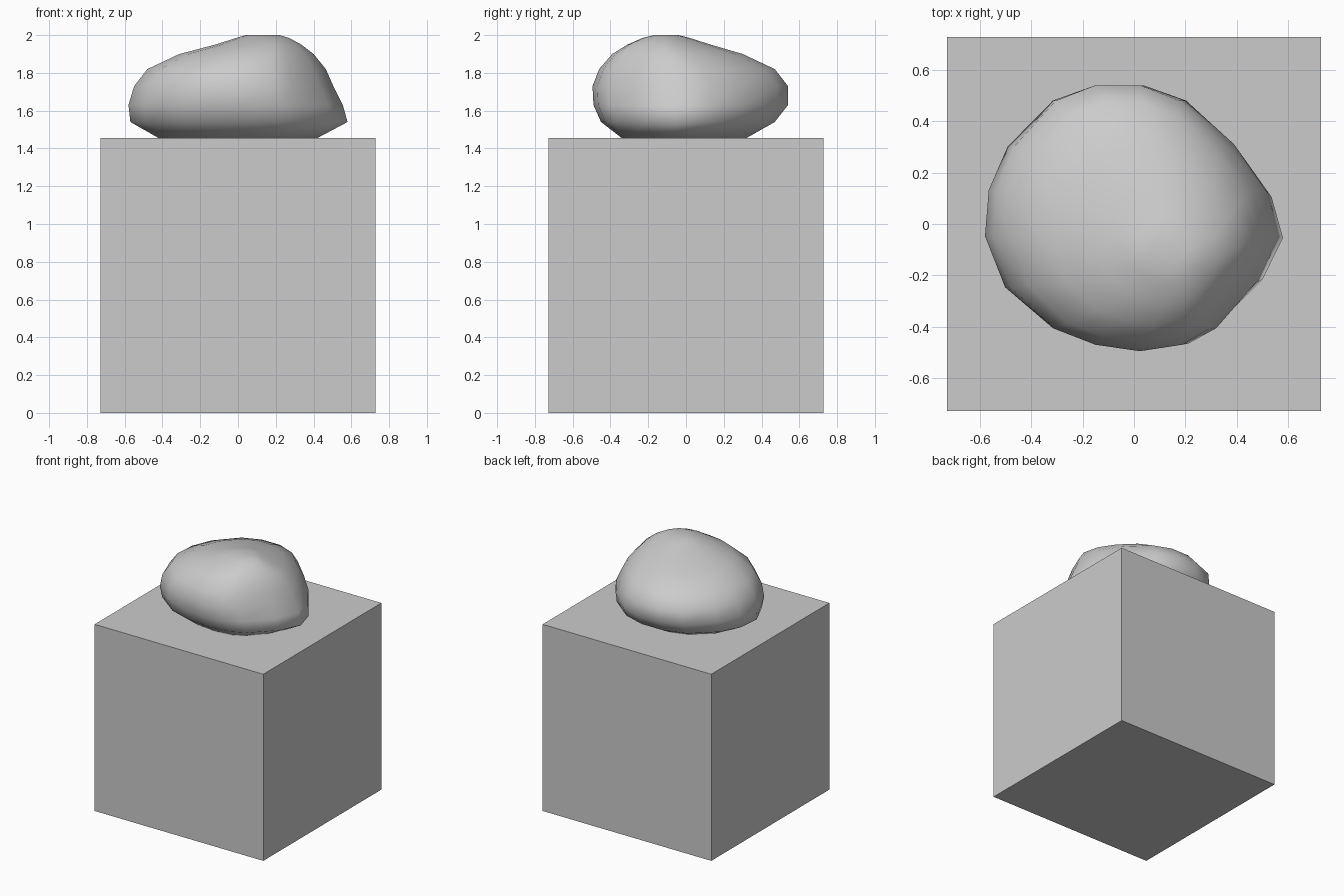
import bpy, bmesh

if "Cube" in bpy.data.objects:
    bpy.data.objects.remove(bpy.data.objects["Cube"])

# square pedestal block
bpy.ops.mesh.primitive_cube_add(size=1.455, location=(0, 0, 0.7275))
bpy.context.object.name = "pedestal"

# plan outline of the boulder, counter-clockwise from the left
OUTLINE = [(-.58, -.05), (-.50, -.25), (-.31, -.41), (-.14, -.47), (.05, -.495),
           (.23, -.47), (.34, -.41), (.50, -.23), (.58, -.05), (.535, .13),
           (.41, .31), (.22, .48), (.05, .54), (-.14, .54), (-.31, .48),
           (-.49, .30), (-.565, .13)]

# boulder levels: height and the ring's left, right, front and back limits
LEVELS = [(1.455, -.42, .42, -.34, .32),
          (1.54, -.57, .58, -.45, .47),
          (1.63, -.58, .555, -.49, .54),
          (1.73, -.55, .505, -.495, .54),
          (1.82, -.48, .465, -.46, .47),
          (1.90, -.31, .40, -.39, .30),
          (1.95, -.12, .335, -.31, .13),
          (1.985, -.01, .27, -.23, .02),
          (2.00, .04, .22, -.17, -.04)]


def remap(v, a, b, c, d):
    return c + (v - a) / (b - a) * (d - c)


# boulder: the outline fitted to each level and skinned
bm = bmesh.new()
rings = [[bm.verts.new((remap(x, -.58, .58, x0, x1), remap(y, -.495, .54, y0, y1), z))
          for x, y in OUTLINE] for z, x0, x1, y0, y1 in LEVELS]
n = len(OUTLINE)
for low, high in zip(rings, rings[1:]):
    for i in range(n):
        j = (i + 1) % n
        bm.faces.new((low[i], low[j], high[j], high[i]))
bm.faces.new(rings[0][::-1])
bm.faces.new(rings[-1])
bmesh.ops.recalc_face_normals(bm, faces=bm.faces)
for f in bm.faces:
    f.smooth = True
mesh = bpy.data.meshes.new("boulder")
bm.to_mesh(mesh)
bm.free()
bpy.context.collection.objects.link(bpy.data.objects.new("boulder", mesh))
